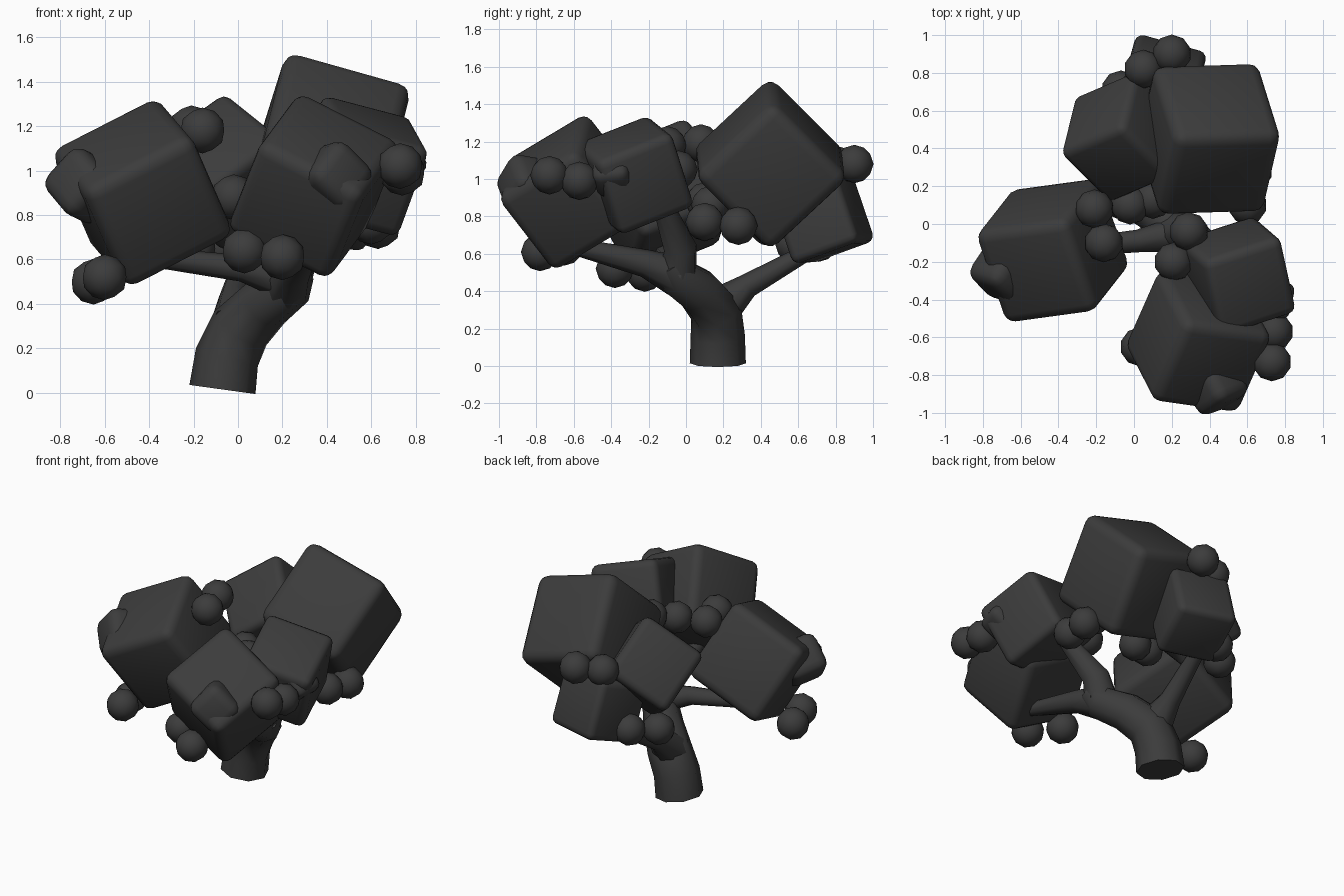
import bpy, bmesh
from mathutils import Matrix, Vector

old = bpy.data.objects.get("Cube")
if old:
    bpy.data.objects.remove(old, do_unlink=True)

mat = bpy.data.materials.new("charcoal grey")
mat.use_nodes = True
colour = (0.045, 0.045, 0.045, 1)
mat.diffuse_color = colour
bsdf = next(n for n in mat.node_tree.nodes if n.type == 'BSDF_PRINCIPLED')
bsdf.inputs["Base Color"].default_value = colour


def finish(name, bm):
    mesh = bpy.data.meshes.new(name)
    for f in bm.faces:
        f.smooth = True
    bm.to_mesh(mesh)
    bm.free()
    mesh.materials.append(mat)
    ob = bpy.data.objects.new(name, mesh)
    bpy.context.collection.objects.link(ob)


def frame(u, v):
    """Rotation with its x axis along u and its y axis near v."""
    u = Vector(u).normalized()
    w = u.cross(Vector(v)).normalized()
    return Matrix((u, w.cross(u), w)).transposed().to_4x4()


def soft_box(bm, centre, half, rot, rounding):
    part = bmesh.new()
    bmesh.ops.create_cube(part, size=2 * half)
    bmesh.ops.bevel(part, geom=part.edges[:], offset=half * rounding, segments=3,
                    profile=0.5, affect='EDGES')
    part.transform(Matrix.Translation(centre) @ rot)
    tmp = bpy.data.meshes.new("tmp")
    part.to_mesh(tmp)
    part.free()
    bm.from_mesh(tmp)
    bpy.data.meshes.remove(tmp)


# Foliage: centre, half size, two edge directions
clumps = {
    "foliage_back_large": ((.395, .45, 1.08), .295, (.96, .03, -.27), (.2, .72, .66)),
    "foliage_back_left": ((-.06, .46, .99), .22, (-.77, -.33, -.55), (-.05, -.65, .75)),
    "foliage_back_low": ((.14, .73, .79), .195, (.08, .32, -.94), (.25, .9, .3)),
    "foliage_front": ((.34, -.62, .93), .264, (.85, -.12, -.43), (.34, .77, .46)),
    "foliage_left_large": ((-.43, -.14, .9), .277, (.88, .12, .45), (.28, -.85, -.35)),
    "foliage_front_right": ((.55, -.275, 1.02), .222, (-.2, .91, .36), (-.33, .29, -.9)),
}
# Rounded swellings on some clumps: centre, half size
bumps = {
    "foliage_front": ((.43, -.85, .97), .125),
    "foliage_left_large": ((-.69, -.25, .93), .13),
    "foliage_front_right": ((.72, -.39, 1.03), .10),
}
for name, (centre, half, u, v) in clumps.items():
    bm = bmesh.new()
    rot = frame(u, v)
    soft_box(bm, centre, half, rot, 0.22)
    if name in bumps:
        soft_box(bm, *bumps[name], rot @ Matrix.Rotation(0.7, 4, (1, 1, 0)), 0.5)
    finish(name, bm)

# Fruit in pairs
pairs = [
    ((-.16, -.10, 1.18), (-.21, .08, 1.19)),
    ((.03, -.65, .64), (.20, -.78, .61)),
    ((-.60, -.38, .52), (-.65, -.22, .50)),
    ((.73, -.73, 1.02), (.74, -.57, .99)),
    ((.29, -.04, 1.05), (.21, -.20, 1.00)),
    ((.60, .10, .77), (.63, .28, .75)),
    ((.20, .90, 1.08), (.05, .82, 1.07)),
    ((-.07, .71, .66), (-.20, .58, .65)),
    ((.10, .13, .86), (-.02, .10, .88)),
]
for i, pair in enumerate(pairs, 1):
    bm = bmesh.new()
    for p in pair:
        bmesh.ops.create_icosphere(bm, subdivisions=2, radius=0.103,
                                   matrix=Matrix.Translation(p))
    finish(f"fruit_pair_{i}", bm)

# Trunk and branches: tapered paths of (x, y, z, radius)
limbs = {
    "trunk": [(-.07, .17, .015, .15), (-.05, .17, .16, .145), (.01, .16, .29, .14),
              (.12, .07, .4, .125), (.23, -.05, .48, .11), (.27, -.09, .55, .08)],
    "branch_front": [(.22, -.05, .48, .11), (.26, -.22, .55, .075), (.32, -.6, .64, .045)],
    "branch_front_right": [(.22, -.05, .49, .11), (.28, -.03, .63, .09), (.45, -.14, .9, .05)],
    "branch_left": [(.2, -.06, .51, .09), (.02, -.09, .56, .06), (-.38, -.13, .61, .045)],
    "branch_back": [(-.01, .17, .3, .12), (-.02, .33, .43, .065), (.03, .65, .61, .045)],
}
for name, path in limbs.items():
    curve = bpy.data.curves.new(name, 'CURVE')
    curve.dimensions = '3D'
    curve.bevel_depth = 1
    curve.bevel_resolution = 2
    curve.use_fill_caps = True
    spline = curve.splines.new('POLY')
    spline.points.add(len(path) - 1)
    for point, (x, y, z, r) in zip(spline.points, path):
        point.co = (x, y, z, 1)
        point.radius = r
    curve.materials.append(mat)
    ob = bpy.data.objects.new(name, curve)
    bpy.context.collection.objects.link(ob)
    bpy.ops.object.select_all(action='DESELECT')
    ob.select_set(True)
    bpy.context.view_layer.objects.active = ob
    bpy.ops.object.convert(target='MESH')
    bpy.ops.object.shade_smooth_by_angle(angle=1.0)
